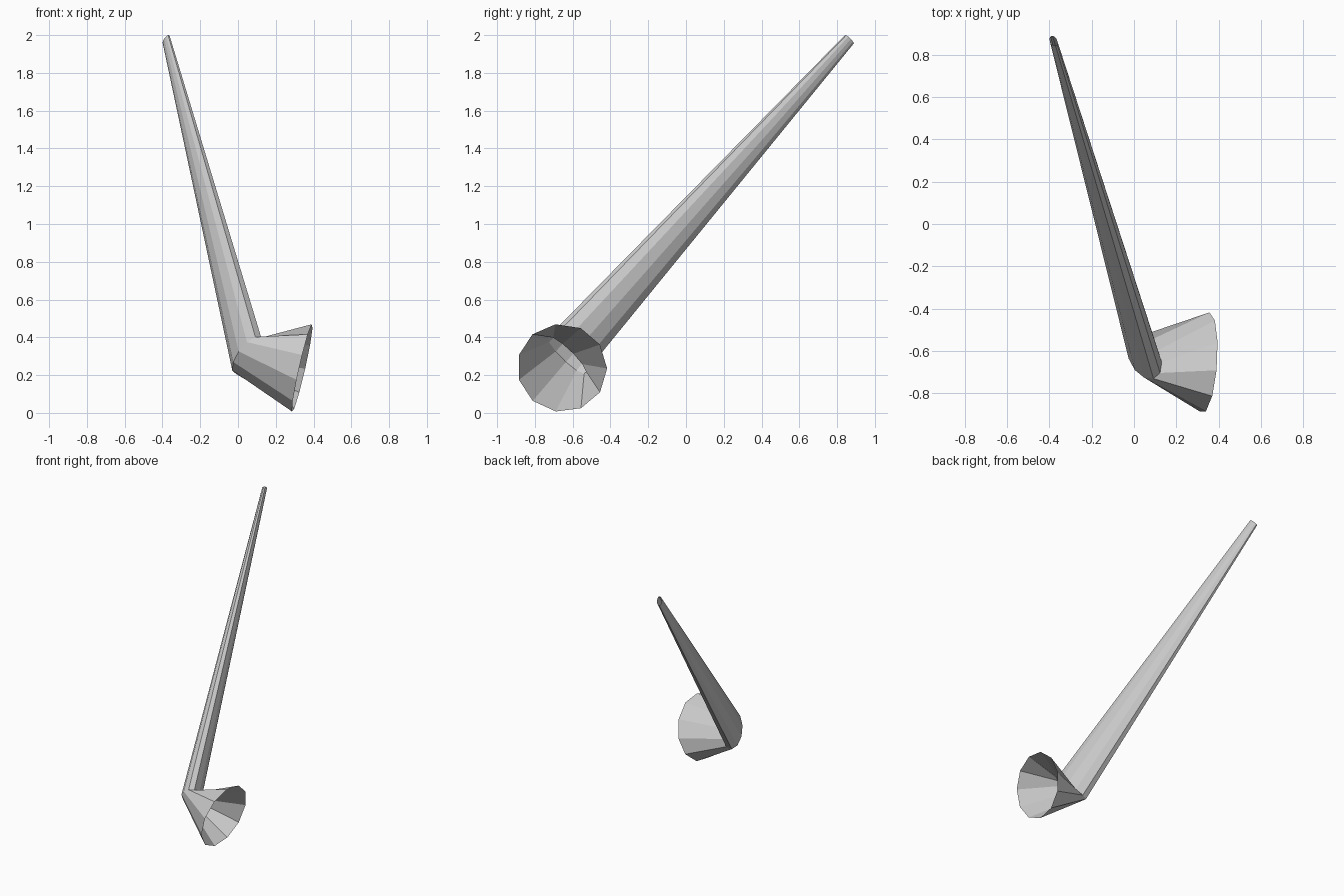
import bpy, math
from mathutils import Vector

if "Cube" in bpy.data.objects:
    bpy.data.objects.remove(bpy.data.objects["Cube"])

SIDES = 11


def ring(center, u, v):
    """Elliptical ring from a centre and two half-axis vectors."""
    c, u, v = Vector(center), Vector(u), Vector(v)
    return [c + u * math.cos(t) + v * math.sin(t)
            for t in (2 * math.pi * i / SIDES for i in range(SIDES))]


def skin(name, a, b):
    """Open flat-faced tube between two rings."""
    faces = [(i, (i + 1) % SIDES, SIDES + (i + 1) % SIDES, SIDES + i)
             for i in range(SIDES)]
    mesh = bpy.data.meshes.new(name)
    mesh.from_pydata(a + b, [], faces)
    obj = bpy.data.objects.new(name, mesh)
    bpy.context.collection.objects.link(obj)
    return obj


# flattened cross-section shared by the stem, shrinking to the tip
long_axis = Vector((0.042, -0.100, 0.097))
short_axis = Vector((-0.070, -0.020, -0.022))
TAPER = 0.235
tip = ring((-0.38, 0.865, 1.977), long_axis * TAPER, short_axis * TAPER)
elbow = ring((0.05, -0.63, 0.305), long_axis, short_axis)

# round rim of the bowl, tilted slightly downwards
normal = Vector((1, -0.07, -0.226)).normalized()
up = Vector((0, -0.155, 0.185))
up = (up - normal * up.dot(normal)).normalized()
side = normal.cross(up)
rim = ring((0.34, -0.656, 0.238), up * 0.239, side * 0.239)

# long tapered stem and flared bowl
skin("stem", tip, elbow)
skin("bowl", elbow, rim)
